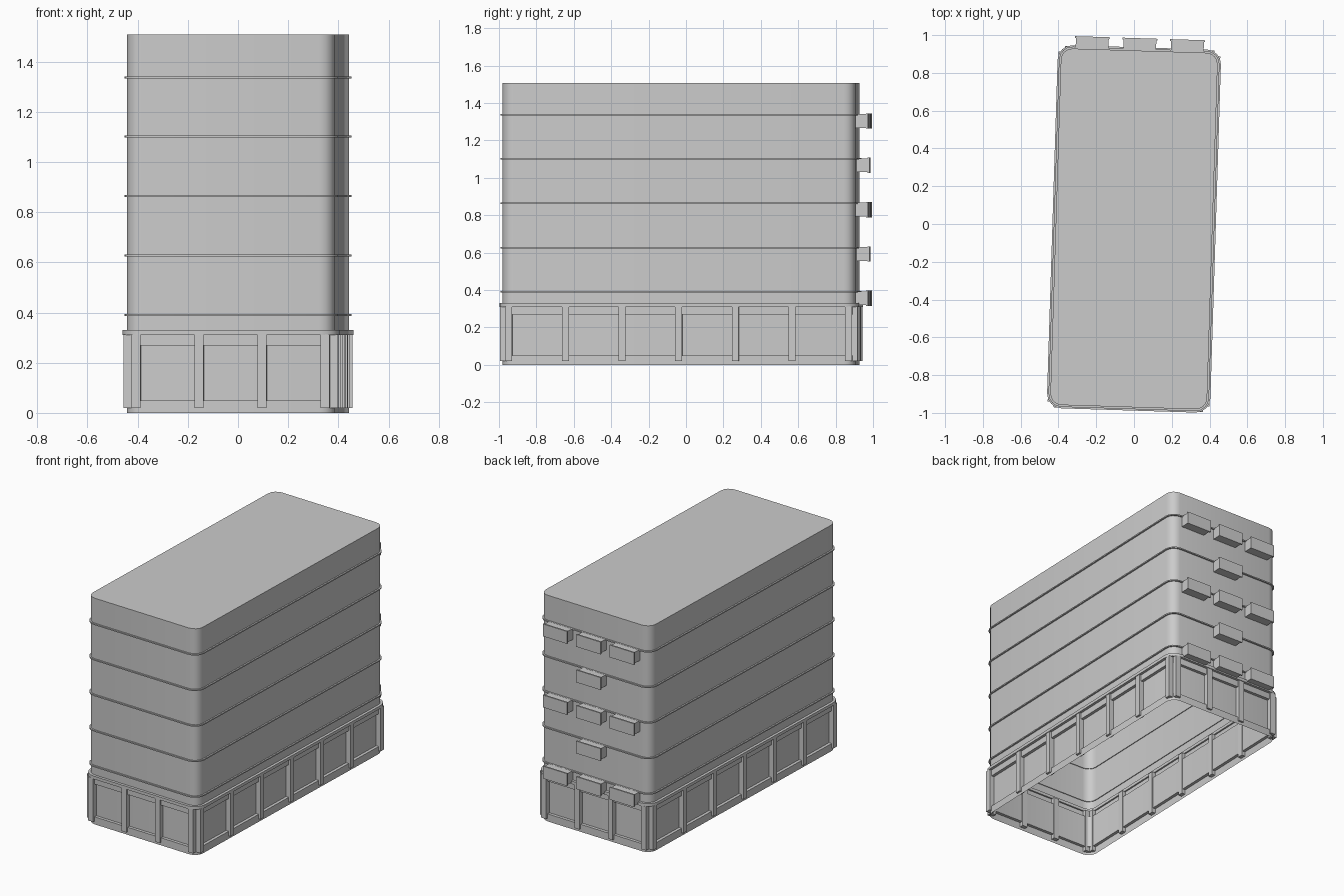
import bpy, bmesh, math
from mathutils import Matrix, Vector

cube = bpy.data.objects.get("Cube")
if cube:
    bpy.data.objects.remove(cube, do_unlink=True)

HALF_W, HALF_L, RADIUS, HEIGHT = 0.415, 0.944, 0.06, 1.508
STOREY = 0.237
PLACE = Matrix.Translation((0, -0.026, 0)) @ Matrix.Rotation(math.radians(-1.8), 4, 'Z')

grey = bpy.data.materials.new("plain_grey")
grey.use_nodes = True
grey.diffuse_color = (0.6, 0.6, 0.6, 1)
grey.node_tree.nodes["Principled BSDF"].inputs["Base Color"].default_value = (0.6, 0.6, 0.6, 1)


def finish(name, bm, smooth=False):
    """Turn the mesh into an object standing at the building's slight angle."""
    bm.transform(PLACE)
    mesh = bpy.data.meshes.new(name)
    bm.to_mesh(mesh)
    bm.free()
    mesh.materials.append(grey)
    obj = bpy.data.objects.new(name, mesh)
    bpy.context.collection.objects.link(obj)
    if smooth:
        bpy.ops.object.select_all(action='DESELECT')
        obj.select_set(True)
        bpy.context.view_layer.objects.active = obj
        bpy.ops.object.shade_smooth_by_angle(angle=math.radians(30))


def outline(bm, offset, z, steps=4):
    """Rounded rectangle of vertices, grown outward by offset."""
    r = RADIUS + offset
    verts = []
    for quarter, (sx, sy) in enumerate([(1, 1), (-1, 1), (-1, -1), (1, -1)]):
        for i in range(steps + 1):
            a = math.pi / 2 * (quarter + i / steps)
            verts.append(bm.verts.new((sx * (HALF_W - RADIUS) + r * math.cos(a),
                                       sy * (HALF_L - RADIUS) + r * math.sin(a), z)))
    return verts


def sweep(name, profile, closed=True, cap=False):
    """Skin a profile of (offset, height) points around the footprint."""
    bm = bmesh.new()
    rings = [outline(bm, o, z) for o, z in profile]
    pairs = list(zip(rings, rings[1:]))
    if closed:
        pairs.append((rings[-1], rings[0]))
    for low, high in pairs:
        n = len(low)
        for i in range(n):
            j = (i + 1) % n
            bm.faces.new((low[i], low[j], high[j], high[i]))
    if cap:
        bm.faces.new(rings[-1])
    finish(name, bm, smooth=True)


def band(name, inner, outer, low, high):
    sweep(name, [(inner, low), (outer, low), (outer, high), (inner, high)])


def box(bm, low, high):
    low, high = Vector(low), Vector(high)
    place = Matrix.Translation((low + high) / 2) @ Matrix.Diagonal((*(high - low), 1))
    bmesh.ops.create_cube(bm, size=1, matrix=place)


# Hollow shell with recessed ground-floor panels, open underneath
sweep("building_shell", [(0, 0), (0, 0.05), (-0.02, 0.05), (-0.02, 0.268),
                         (0, 0.268), (0, HEIGHT)], closed=False, cap=True)

# Ledge over the ground floor and a thin band at every storey
band("ground_floor_ledge", -0.01, 0.0175, 0.31, 0.33)
for i in range(5):
    z = 0.39 + STOREY * i
    band(f"storey_band_{i + 1}", -0.005, 0.01, z - 0.004, z + 0.004)

# Posts around the ground floor
posts = bmesh.new()
hw, inner, outer = 0.0185, 0.025, 0.013
for side in (-1, 1):
    for i in range(4):
        x = -0.377 + i * 0.2513
        ends = sorted((side * (HALF_L - inner), side * (HALF_L + outer)))
        box(posts, (x - hw, ends[0], 0.02), (x + hw, ends[1], 0.312))
    for i in range(7):
        y = (i - 3) * 0.303
        ends = sorted((side * (HALF_W - inner), side * (HALF_W + outer)))
        box(posts, (ends[0], y - hw, 0.02), (ends[1], y + hw, 0.312))
finish("ground_floor_posts", posts)

# Boxes on the back wall, alternating rows of three and one, each with a front plate
boxes = bmesh.new()
for row in range(5):
    z = 0.356 + STOREY * row
    for x in ((-0.252, 0, 0.252) if row % 2 == 0 else (0,)):
        box(boxes, (x - 0.087, HALF_L - 0.01, z - 0.037), (x + 0.087, HALF_L + 0.058, z + 0.037))
        box(boxes, (x - 0.092, HALF_L + 0.056, z - 0.041), (x + 0.092, HALF_L + 0.066, z + 0.041))
finish("back_wall_boxes", boxes)
